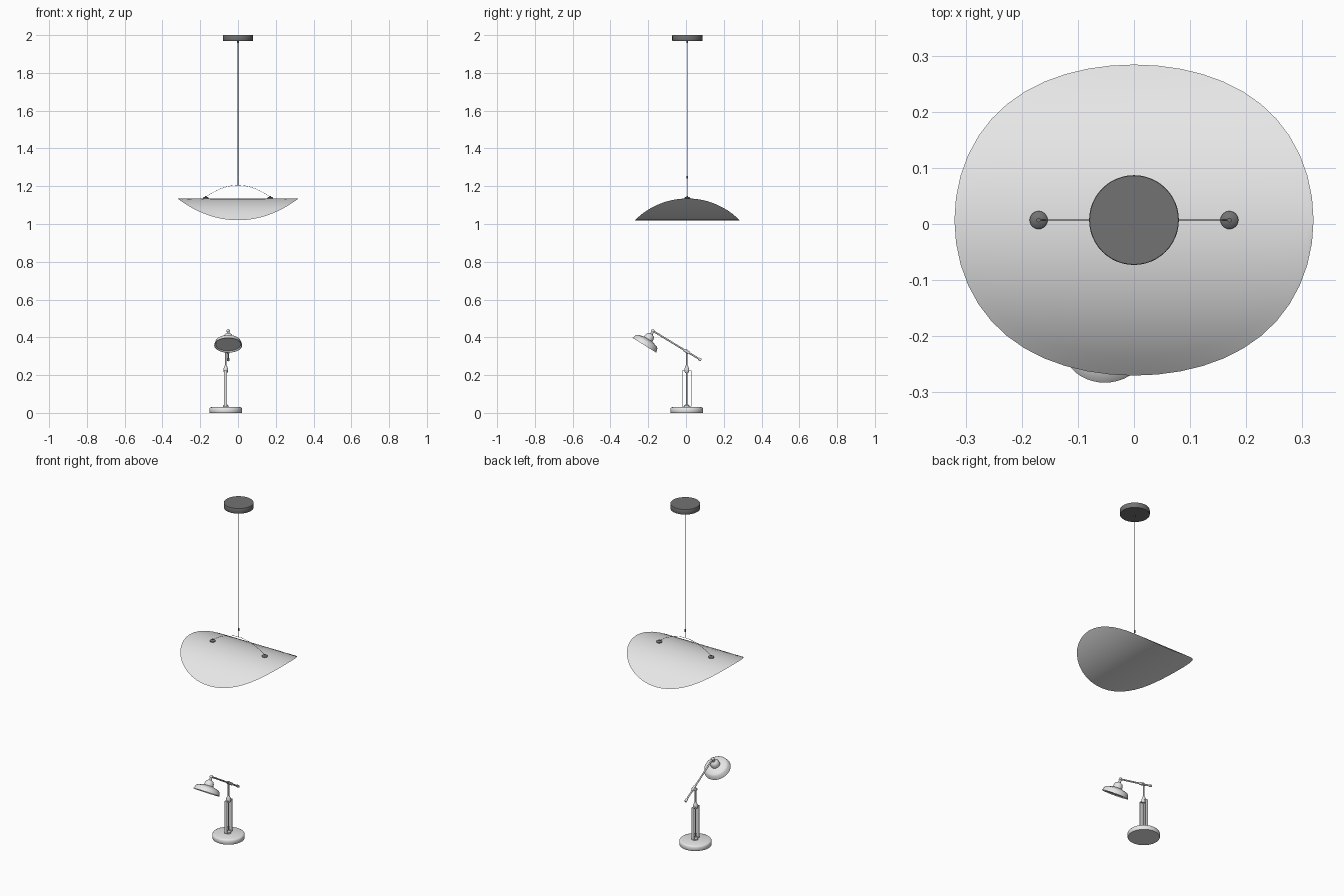
import bpy, bmesh
from math import sin, cos, pi, hypot
from mathutils import Vector

if "Cube" in bpy.data.objects:
    bpy.data.objects.remove(bpy.data.objects["Cube"])


def material(name, value):
    m = bpy.data.materials.new(name)
    m.use_nodes = True
    color = (value, value, value, 1)
    m.diffuse_color = color
    m.node_tree.nodes["Principled BSDF"].inputs["Base Color"].default_value = color
    return m


LIGHT = material("light grey", 0.8)
DARK = material("dark grey", 0.17)
CY = 0.007          # shared centre line in y


def finish(name, bm, mat, angle=35):
    bmesh.ops.remove_doubles(bm, verts=bm.verts, dist=1e-5)
    bmesh.ops.recalc_face_normals(bm, faces=bm.faces)
    mesh = bpy.data.meshes.new(name)
    bm.to_mesh(mesh)
    bm.free()
    mesh.materials.append(mat)
    ob = bpy.data.objects.new(name, mesh)
    bpy.context.collection.objects.link(ob)
    bpy.ops.object.select_all(action='DESELECT')
    ob.select_set(True)
    bpy.context.view_layer.objects.active = ob
    bpy.ops.object.shade_smooth_by_angle(angle=angle * pi / 180)
    return ob


def lathe(name, profile, origin, mat, axis=(0, 0, 1), n=32):
    """Turn (radius, height) points around an axis; ends close on the axis."""
    bm = bmesh.new()
    pts = [(0, profile[0][1])] + list(profile) + [(0, profile[-1][1])]
    rings = [[bm.verts.new((r * cos(2 * pi * i / n), r * sin(2 * pi * i / n), h))
              for i in range(n)] for r, h in pts]
    for a, b in zip(rings, rings[1:]):
        for i in range(n):
            k = (i + 1) % n
            bm.faces.new((a[i], a[k], b[k], b[i]))
    ob = finish(name, bm, mat)
    ob.location = origin
    ob.rotation_euler = Vector(axis).to_track_quat('Z', 'Y').to_euler()
    return ob


def rod(name, p, q, r, mat, n=12):
    d = Vector(q) - Vector(p)
    return lathe(name, [(r, 0), (r, d.length)], p, mat, d, n)


def box(name, center, size, mat):
    bm = bmesh.new()
    bmesh.ops.create_cube(bm, size=1)
    bmesh.ops.scale(bm, vec=size, verts=bm.verts)
    ob = finish(name, bm, mat)
    ob.location = center
    return ob


# Pendant: ceiling canopy, cable and fittings
lathe("ceiling_canopy", [(0.079, 1.97), (0.08, 1.972), (0.08, 1.998), (0.079, 2.0)],
      (0, CY, 0), DARK, n=48)
rod("canopy_cable_grip", (0, CY, 1.958), (0, CY, 1.97), 0.004, DARK)
rod("pendant_cable", (0, CY, 1.203), (0, CY, 1.96), 0.0015, DARK)
rod("cable_ferrule", (0, CY, 1.24), (0, CY, 1.255), 0.0035, DARK)

# Pendant: round sheet arched over y, closed below by a counter-curved face
R, HX, HS, CREST = 0.391, 0.32, 0.308, 1.135
NX, NY = 24, 14
bm = bmesh.new()
top, bottom = [], []
for i in range(NX + 1):
    a = pi * i / NX
    half = HS * sin(a)
    x, low = HX * cos(a), CREST - R + R * cos(half / R)
    upper, lower = [], []
    for j in range(NY + 1):
        s = half * (2 * j / NY - 1)
        y = CY + R * sin(s / R)
        upper.append(bm.verts.new((x, y, CREST - R + R * cos(s / R))))
        lower.append(bm.verts.new((x, y, low)))
    top.append(upper)
    bottom.append(lower)
for grid in (top, bottom):
    for r0, r1 in zip(grid, grid[1:]):
        for j in range(NY):
            bm.faces.new((r0[j], r0[j + 1], r1[j + 1], r1[j]))
finish("pendant_shade", bm, LIGHT, 30)

# Pendant: knobs and the bowed wire between them
for side, x in (("left", 0.17), ("right", -0.17)):
    lathe(side + "_shade_knob",
          [(0.016, 1.131), (0.016, 1.138), (0.012, 1.142), (0.004, 1.144), (0.004, 1.148)],
          (x, CY, 0), DARK, n=24)
curve = bpy.data.curves.new("suspension_wire", 'CURVE')
curve.dimensions = '3D'
curve.bevel_depth = 0.0009
curve.bevel_resolution = 1
spline = curve.splines.new('POLY')
spline.points.add(24)
for i, p in enumerate(spline.points):
    x = -0.17 + 0.34 * i / 24
    p.co = (x, CY, 1.205 - 0.062 * (x / 0.17) ** 2, 1)
curve.materials.append(DARK)
bpy.context.collection.objects.link(bpy.data.objects.new("suspension_wire", curve))

# Table lamp: base and column
BX, BY = -0.065, 0.004
lathe("lamp_base", [(0.085, 0), (0.087, 0.003), (0.087, 0.022), (0.083, 0.028), (0.078, 0.03)],
      (BX, BY, 0), LIGHT, n=40)
lathe("column_foot", [(0.014, 0.03), (0.014, 0.038), (0.008, 0.045)], (BX, BY, 0), LIGHT, n=20)
for side, dy in (("front", -0.023), ("back", 0.023)):
    box(side + "_column_plate", (BX, BY + dy, 0.13), (0.016, 0.003, 0.19), LIGHT)
for level, z in (("lower", 0.036), ("upper", 0.224)):
    box(level + "_column_bridge", (BX, BY, z), (0.016, 0.046, 0.003), LIGHT)
rod("column_core", (BX, BY, 0.03), (BX, BY, 0.225), 0.003, LIGHT)
lathe("column_neck", [(0.009, 0.212), (0.013, 0.222), (0.013, 0.232), (0.006, 0.25)],
      (BX, BY, 0), LIGHT, n=20)
rod("neck_rod", (BX, BY, 0.25), (BX, BY, 0.335), 0.0045, LIGHT)

# Table lamp: tilting arm on its pivot
AX = -0.052
rod("arm_pivot", (BX - 0.008, BY, 0.326), (AX + 0.008, BY, 0.326), 0.007, LIGHT, 16)
tail, tip = Vector((AX, 0.08, 0.279)), Vector((AX, -0.175, 0.434))
along = (tip - tail).normalized()
rod("lamp_arm", tail, tip, 0.0045, LIGHT)
rod("arm_tail_weight", tail, tail + along * 0.016, 0.007, LIGHT, 16)
rod("arm_clamp", tail + along * 0.075, tail + along * 0.105, 0.008, LIGHT, 16)

# Table lamp: tilted head, turned around its own axis from the mouth upward
axis = Vector((0, 0.53, 0.85)).normalized()
mouth = Vector((AX, -0.22, 0.358))
lathe("lamp_head",
      [(0.066, 0.006), (0.072, 0), (0.074, 0), (0.067, 0.022), (0.058, 0.029), (0.027, 0.038)],
      mouth, LIGHT, axis, 40)
lathe("lamp_socket",
      [(0.026, 0.034), (0.025, 0.052), (0.019, 0.064), (0.008, 0.07), (0.006, 0.088)],
      mouth, LIGHT, axis, 24)
lathe("head_joint", [(0.0095 * sin(pi * i / 8), -0.0095 * cos(pi * i / 8)) for i in range(1, 8)],
      tip, LIGHT, axis, 16)
